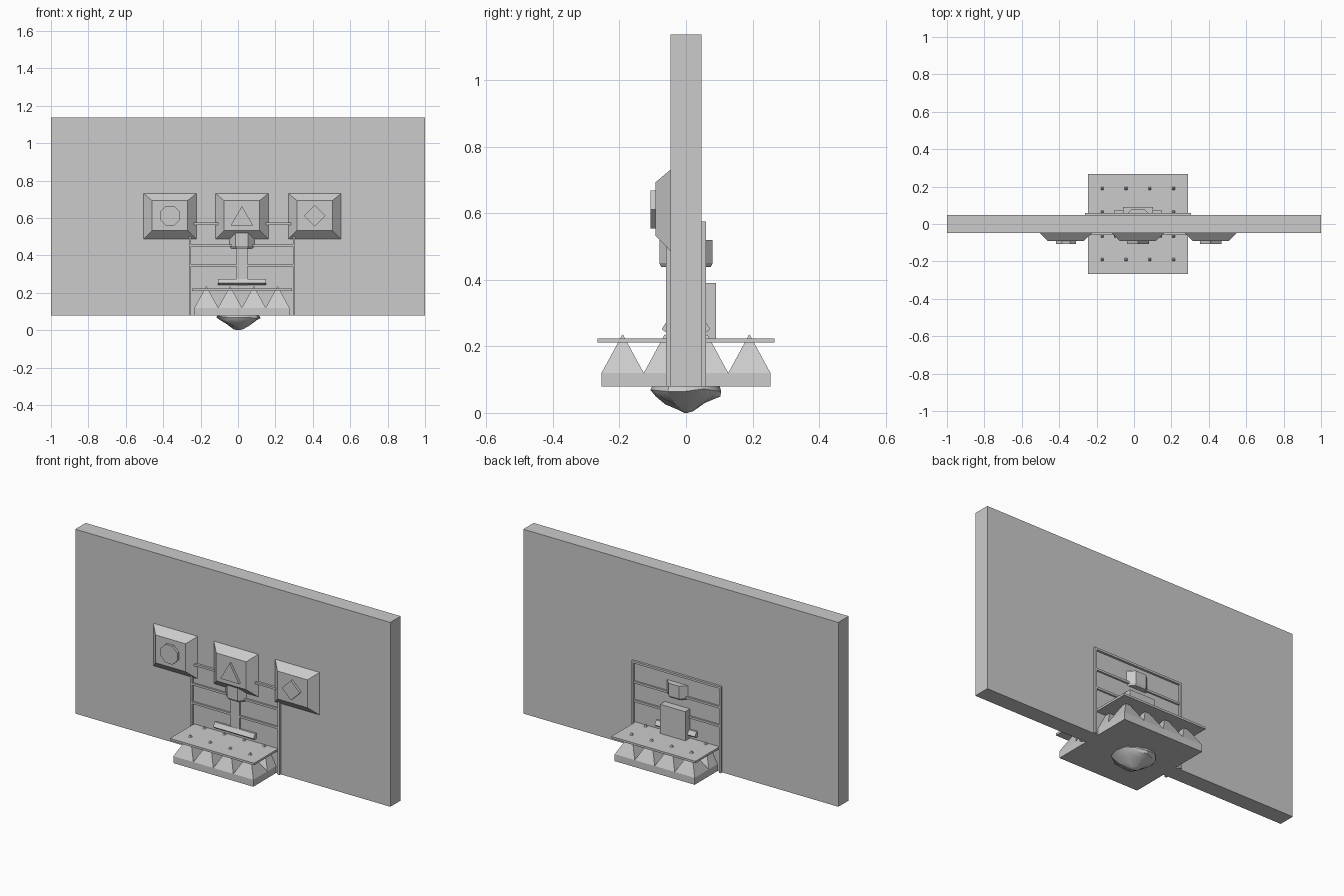
import bpy, bmesh, math, random

if "Cube" in bpy.data.objects:
    bpy.data.objects.remove(bpy.data.objects["Cube"])

random.seed(4)
CX = 0.021  # centre line of the gate and trap


def finish(name, bm):
    bmesh.ops.recalc_face_normals(bm, faces=bm.faces[:])
    me = bpy.data.meshes.new(name)
    bm.to_mesh(me)
    bm.free()
    ob = bpy.data.objects.new(name, me)
    bpy.context.collection.objects.link(ob)
    return ob


def loft(name, rings):
    """Closed solid through rings of equal point count."""
    bm = bmesh.new()
    rs = [[bm.verts.new(p) for p in r] for r in rings]
    n = len(rs[0])
    for a, b in zip(rs, rs[1:]):
        for i in range(n):
            j = (i + 1) % n
            bm.faces.new((a[i], a[j], b[j], b[i]))
    bm.faces.new(rs[0])
    bm.faces.new(rs[-1])
    return finish(name, bm)


def box(name, x0, x1, y0, y1, z0, z1):
    def ring(z):
        return [(x0, y0, z), (x1, y0, z), (x1, y1, z), (x0, y1, z)]
    return loft(name, [ring(z0), ring(z1)])


def polygon(cx, cz, y, r, n, turn):
    return [(cx + r * math.cos(turn + i * math.tau / n), y,
             cz + r * math.sin(turn + i * math.tau / n)) for i in range(n)]


def rect_xz(cx, cz, y, hx, hz):
    return [(cx - hx, y, cz - hz), (cx + hx, y, cz - hz),
            (cx + hx, y, cz + hz), (cx - hx, y, cz + hz)]


# Wall
box("wall", -1, 1, -0.047, 0.047, 0.08, 1.138)

# Gate frame and cross bars, showing on both wall faces
for side in (-1, 1):
    x = CX + side * 0.278
    box("gate_post", x - 0.006, x + 0.006, -0.06, 0.06, 0.08, 0.575)
box("gate_top", CX - 0.284, CX + 0.284, -0.06, 0.06, 0.563, 0.575)
for z in (0.345, 0.452):
    box("gate_bar", CX - 0.275, CX + 0.275, -0.057, 0.057, z - 0.005, z + 0.007)

# Spike trap: base, 4 x 4 pyramids and pressure plate
H, P = 0.254, 0.127
box("trap_base", CX - H, CX + H, -H, H, 0.08, 0.12)
bm = bmesh.new()
for i in range(4):
    for j in range(4):
        x, y = CX + (i - 1.5) * P, (j - 1.5) * P
        base = [bm.verts.new((x + sx * P / 2, y + sy * P / 2, 0.12))
                for sx, sy in ((-1, -1), (1, -1), (1, 1), (-1, 1))]
        tip = bm.verts.new((x, y, 0.237))
        bm.faces.new(base)
        for k in range(4):
            bm.faces.new((base[k], base[(k + 1) % 4], tip))
finish("spikes", bm)
box("trap_plate", CX - 0.267, CX + 0.267, -0.266, 0.266, 0.211, 0.223)

# Signs: bevelled panels with raised symbols
for cx, n, turn, r in ((-0.364, 8, math.pi / 8, 0.057),
                       (0.021, 3, math.pi / 2, 0.069),
                       (0.41, 4, 0, 0.057)):
    loft("sign_panel", [rect_xz(cx, 0.609, -0.04, 0.141, 0.122),
                        rect_xz(cx, 0.609, -0.047, 0.141, 0.122),
                        rect_xz(cx, 0.613, -0.092, 0.095, 0.08)])
    cz = 0.595 if n == 3 else 0.612
    loft("sign_symbol", [polygon(cx, cz, -0.085, r, n, turn),
                         polygon(cx, cz, -0.106, r, n, turn)])


# Winch hub, passing through the wall
def hub_ring(z, r):
    return [(CX + r * math.cos((i + .5) * math.tau / 8),
             r * math.sin((i + .5) * math.tau / 8), z) for i in range(8)]


loft("hub", [hub_ring(0.438, 0.08), hub_ring(0.45, 0.087), hub_ring(0.52, 0.087)])

# Lever shaft, cross handle and rear counterweight
box("lever_shaft", CX - 0.029, CX + 0.029, -0.057, 0, 0.24, 0.45)
for s in (-1, 1):
    prof = [(0.04, 0.275), (0.058, 0.275), (0.073, 0.252), (0.062, 0.243), (0.04, 0.243)]
    loft("cross_handle", [[(CX + x, s * y, z) for y, z in prof] for x in (-0.128, 0.128)])
box("counterweight", CX - 0.08, CX + 0.08, 0.03, 0.09, 0.215, 0.39)

# Rough stone under the trap
rings = []
for z, r in ((0.1, 0.1), (0.07, 0.118), (0.053, 0.108), (0.03, 0.07), (0.01, 0.028), (0.0, 0.006)):
    ring = []
    for i in range(12):
        a = i * math.tau / 12
        k = r * random.uniform(0.9, 1.03)
        ring.append((0.003 + k * math.cos(a), k * 0.93 * math.sin(a),
                     max(0, z + (random.uniform(-0.006, 0.006) if z > 0 else 0))))
    rings.append(ring)
stone = loft("stone", rings)
bpy.context.view_layer.objects.active = stone
stone.select_set(True)
bpy.ops.object.shade_smooth_by_angle(angle=math.radians(30))
